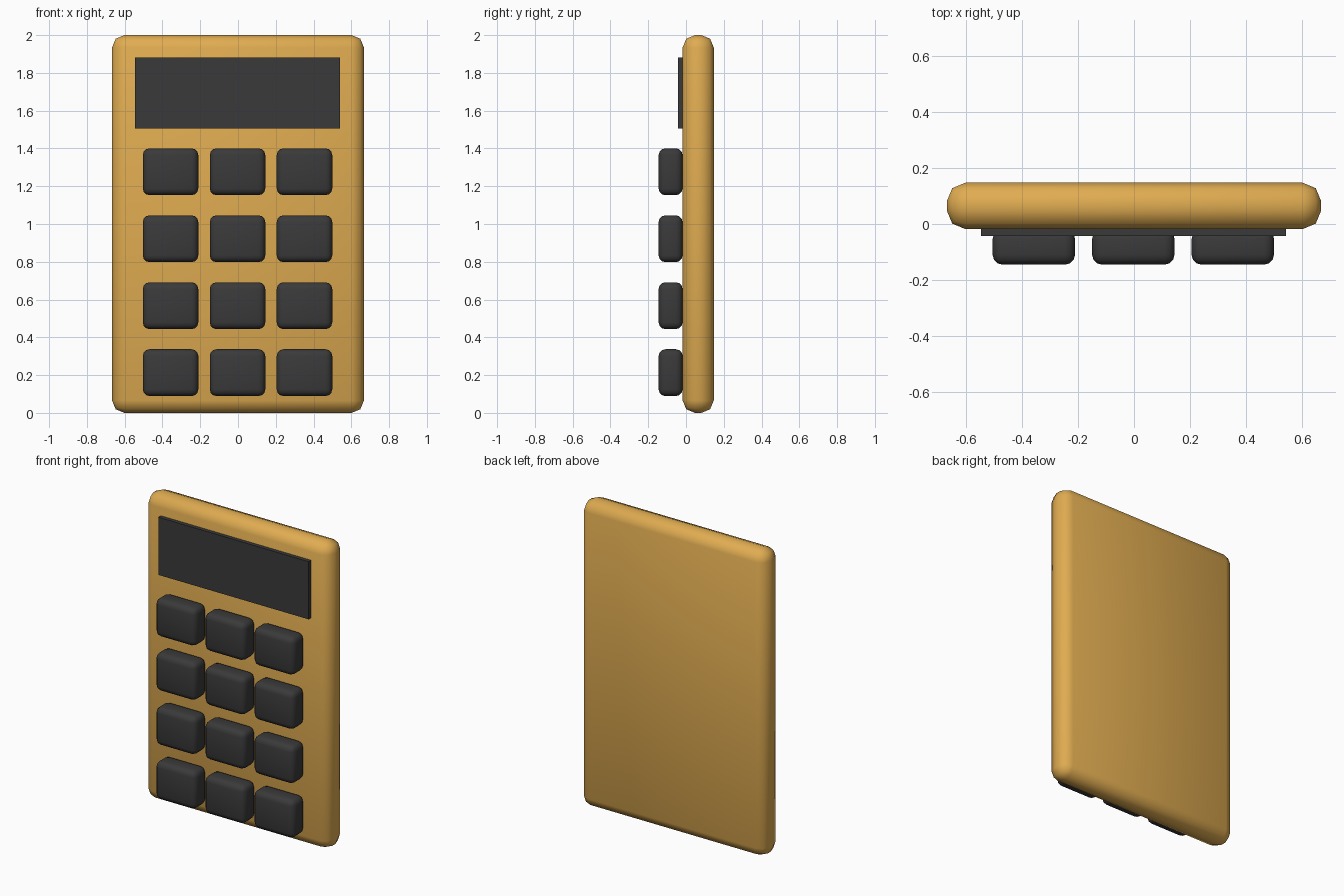
import bpy

if "Cube" in bpy.data.objects:
    bpy.data.objects.remove(bpy.data.objects["Cube"])


def material(name, rgb):
    m = bpy.data.materials.new(name)
    m.diffuse_color = (*rgb, 1.0)
    m.use_nodes = True
    m.node_tree.nodes["Principled BSDF"].inputs["Base Color"].default_value = m.diffuse_color
    return m


GOLD = material("golden_yellow", (0.74, 0.41, 0.082))
DARK = material("dark_grey", (0.042, 0.042, 0.042))


def box(name, lo, hi, mat, bevel=0.0, segments=2):
    """Box between two corners, optionally rounded and smooth shaded."""
    bpy.ops.mesh.primitive_cube_add(
        size=1, location=[(a + b) / 2 for a, b in zip(lo, hi)])
    ob = bpy.context.object
    ob.name = name
    ob.scale = [b - a for a, b in zip(lo, hi)]
    bpy.ops.object.transform_apply(location=False, rotation=False, scale=True)
    ob.data.materials.append(mat)
    if bevel:
        mod = ob.modifiers.new("rounding", "BEVEL")
        mod.width = bevel
        mod.segments = segments
        mod.limit_method = "NONE"
        bpy.ops.object.modifier_apply(modifier=mod.name)
        bpy.ops.object.shade_smooth()
    return ob


# Rounded case
box("case", (-0.667, -0.018, 0.0), (0.667, 0.147, 2.0), GOLD, 0.066, 2)

# Flat display panel
box("display", (-0.545, -0.043, 1.505), (0.541, -0.01, 1.882), DARK)

# Keypad: four rows of three rounded keys
for row in range(4):
    for col in range(3):
        x = -0.357 + 0.3545 * col
        z = 0.213 + 0.3545 * row
        box(f"key_{row + 1}_{col + 1}",
            (x - 0.147, -0.145, z - 0.124), (x + 0.147, -0.018, z + 0.124),
            DARK, 0.036, 3)
